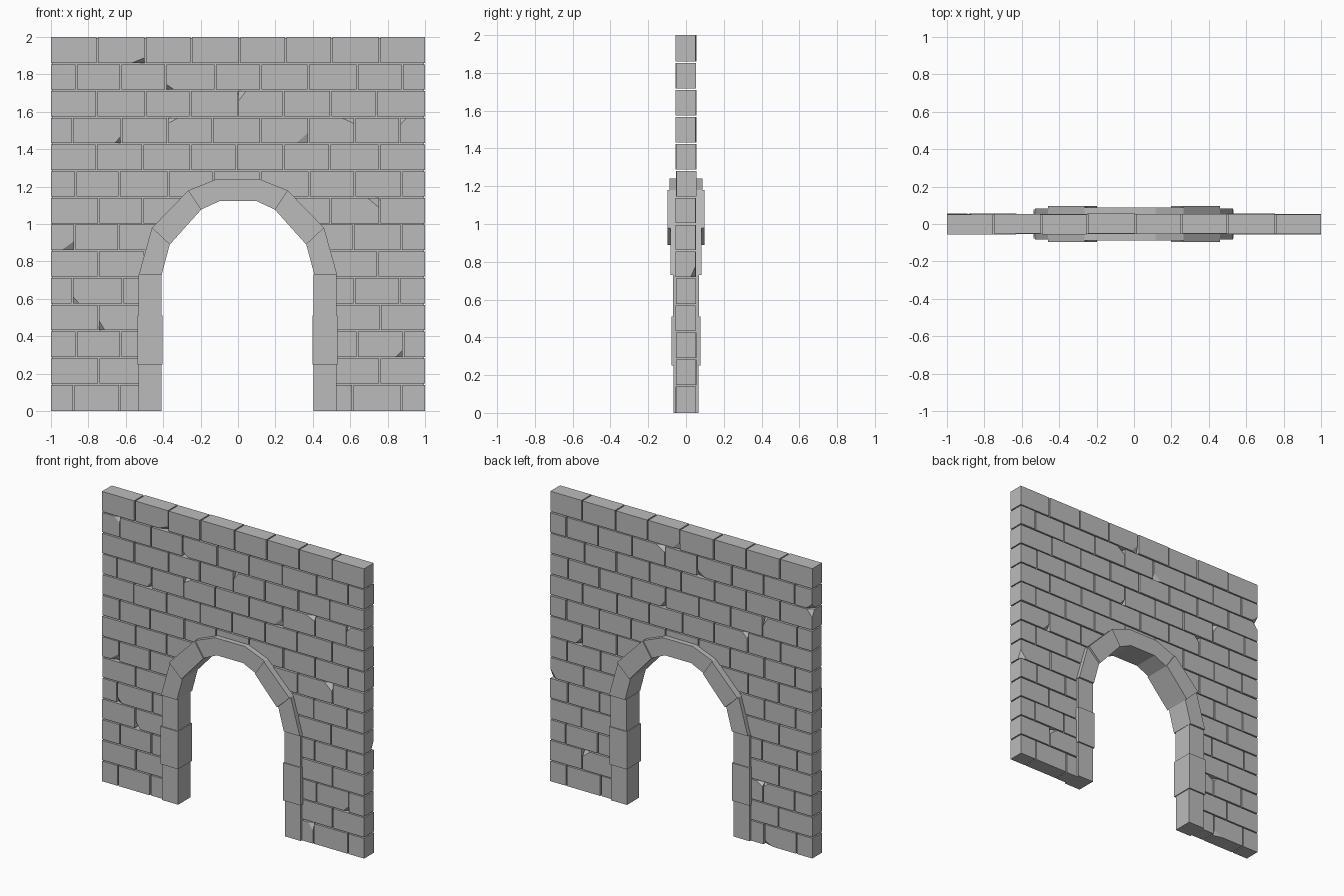
import bpy, bmesh, random
from mathutils import Vector

random.seed(7)
cube = bpy.data.objects.get("Cube")
if cube:
    bpy.data.objects.remove(cube, do_unlink=True)

stone = bpy.data.materials.new("grey_stone")
stone.use_nodes = True
stone.diffuse_color = (0.5, 0.5, 0.5, 1)
stone.node_tree.nodes["Principled BSDF"].inputs["Base Color"].default_value = (0.5, 0.5, 0.5, 1)


def prism(bm, outline, y0, y1):
    """Extrude an x-z outline from y0 to y1."""
    base = bm.faces.new([bm.verts.new((x, y0, z)) for x, z in outline])
    ext = bmesh.ops.extrude_face_region(bm, geom=[base])["geom"]
    verts = [v for v in ext if isinstance(v, bmesh.types.BMVert)]
    bmesh.ops.translate(bm, vec=(0, y1 - y0, 0), verts=verts)
    bmesh.ops.recalc_face_normals(bm, faces=bm.faces[:])


def make_object(name, bm):
    mesh = bpy.data.meshes.new(name)
    bm.to_mesh(mesh)
    bm.free()
    mesh.materials.append(stone)
    ob = bpy.data.objects.new(name, mesh)
    bpy.context.collection.objects.link(ob)
    return ob


def stone_block(name, outline, depth):
    bm = bmesh.new()
    prism(bm, outline, -depth, depth)
    return make_object(name, bm)


def rect(x0, x1, z0, z1):
    return [(x0, z0), (x1, z0), (x1, z1), (x0, z1)]


def chip(bm, corner, inward, size):
    """Slice one corner off a brick and cap the cut."""
    sx, sy, sz = size
    normal = Vector((-inward[0] / sx, -inward[1] / sy, -inward[2] / sz))
    point = Vector(corner) + Vector((inward[0] * sx, 0, 0))
    cut = bmesh.ops.bisect_plane(bm, geom=bm.verts[:] + bm.edges[:] + bm.faces[:],
                                 plane_co=point, plane_no=normal, clear_outer=True)
    edges = [e for e in cut["geom_cut"] if isinstance(e, bmesh.types.BMEdge)]
    bmesh.ops.holes_fill(bm, edges=edges)


# Brick courses, with worn corners
ROWS, GAP, HALF = 14, 0.004, 0.053
H = 2 / ROWS
worn = [(-.88, 1.84), (-.5, 1.88), (-.37, 1.74), (-.64, 1.45), (-.34, 1.54), (.03, 1.68),
        (.24, 1.69), (.36, 1.46), (.62, 1.55), (.89, 1.55), (.74, 1.12), (-.89, .88),
        (-.88, .59), (-.63, .45), (-.74, .16), (.59, .13), (.86, .3)]
wall = bmesh.new()
for row in range(ROWS):
    z0 = row * H + (GAP if row else 0)
    z1 = (row + 1) * H - (GAP if row < ROWS - 1 else 0)
    shift = 0 if row % 2 else 0.125
    joints = [-1 + shift + 0.25 * i for i in range(9)]
    joints = [-1] + [j + random.uniform(-.012, .012) for j in joints if -.95 < j < .95] + [1]
    for a, b in zip(joints, joints[1:]):
        x0 = a + (GAP if a > -1 else 0)
        x1 = b - (GAP if b < 1 else 0)
        brick = bmesh.new()
        off = random.uniform(-.002, .002)
        prism(brick, rect(x0, x1, z0, z1), off - HALF, off + HALF)
        marks = [(x, z, -1) for x, z in worn if x0 < x < x1 and z0 < z < z1]
        if random.random() < 0.15:
            marks.append((random.choice((x0, x1)), random.choice((z0, z1)), 1))
        for x, z, side in marks:
            left, low = x < (x0 + x1) / 2, z < (z0 + z1) / 2
            chip(brick, (x0 if left else x1, off + side * HALF, z0 if low else z1),
                 (1 if left else -1, -side, 1 if low else -1),
                 (random.uniform(.03, .07), random.uniform(.015, .04), random.uniform(.025, .06)))
        part = bpy.data.meshes.new("brick")
        brick.to_mesh(part)
        brick.free()
        wall.from_mesh(part)
        bpy.data.meshes.remove(part)
bricks = make_object("brick_wall", wall)

# Arch outlines, right half from springing to crown
outer = [(.53, .73), (.46, .98), (.265, 1.18), (.115, 1.24)]
inner = [(.408, .73), (.365, .89), (.197, 1.077), (.1, 1.122)]
middle = [((a + c) / 2, (b + d) / 2) for (a, b), (c, d) in zip(outer, inner)]


def mirror(points):
    return [(-x, z) for x, z in points]


# Opening cut through the bricks, its edge hidden behind the arch stones
half = [(middle[0][0], -.1)] + middle
cutter = stone_block("opening_cutter", half + mirror(half)[::-1], 0.3)
cutter.hide_render = True
mod = bricks.modifiers.new("opening", "BOOLEAN")
mod.operation, mod.solver, mod.object = "DIFFERENCE", "EXACT", cutter
bpy.context.view_layer.objects.active = bricks
bpy.ops.object.modifier_apply(modifier=mod.name)
bpy.data.objects.remove(cutter, do_unlink=True)

# Thin mortar sheet inside the joints
edge = [(middle[0][0], 0)] + middle
stone_block("mortar_sheet", [(.995, 0), (.995, 1.995), (-.995, 1.995), (-.995, 0)]
            + mirror(edge) + edge[::-1], 0.001)

# Jamb stones
for side, name, shift in ((1, "left", -.004), (-1, "right", .002)):
    for level, z0, z1, grow, depth in (("lower", 0, .25, 0, .067), ("middle", .25, .51, .006, .077),
                                       ("upper", .51, .73, 0, .07)):
        x0, x1 = .408 + shift - grow, .53 + shift + grow
        stone_block(f"{name}_{level}_jamb", rect(side * x0, side * x1, z0, z1), depth)

# Arch stones: springer and haunch on each side, one crown stone
for i, name, depth in ((0, "springer", .083), (1, "haunch", .097)):
    block = [outer[i], outer[i + 1], inner[i + 1], inner[i]]
    stone_block("left_" + name, block, depth)
    stone_block("right_" + name, mirror(block), depth)
stone_block("crown_stone", outer[2:] + mirror(outer[2:])[::-1]
            + mirror(inner[2:]) + inner[2:][::-1], .088)
